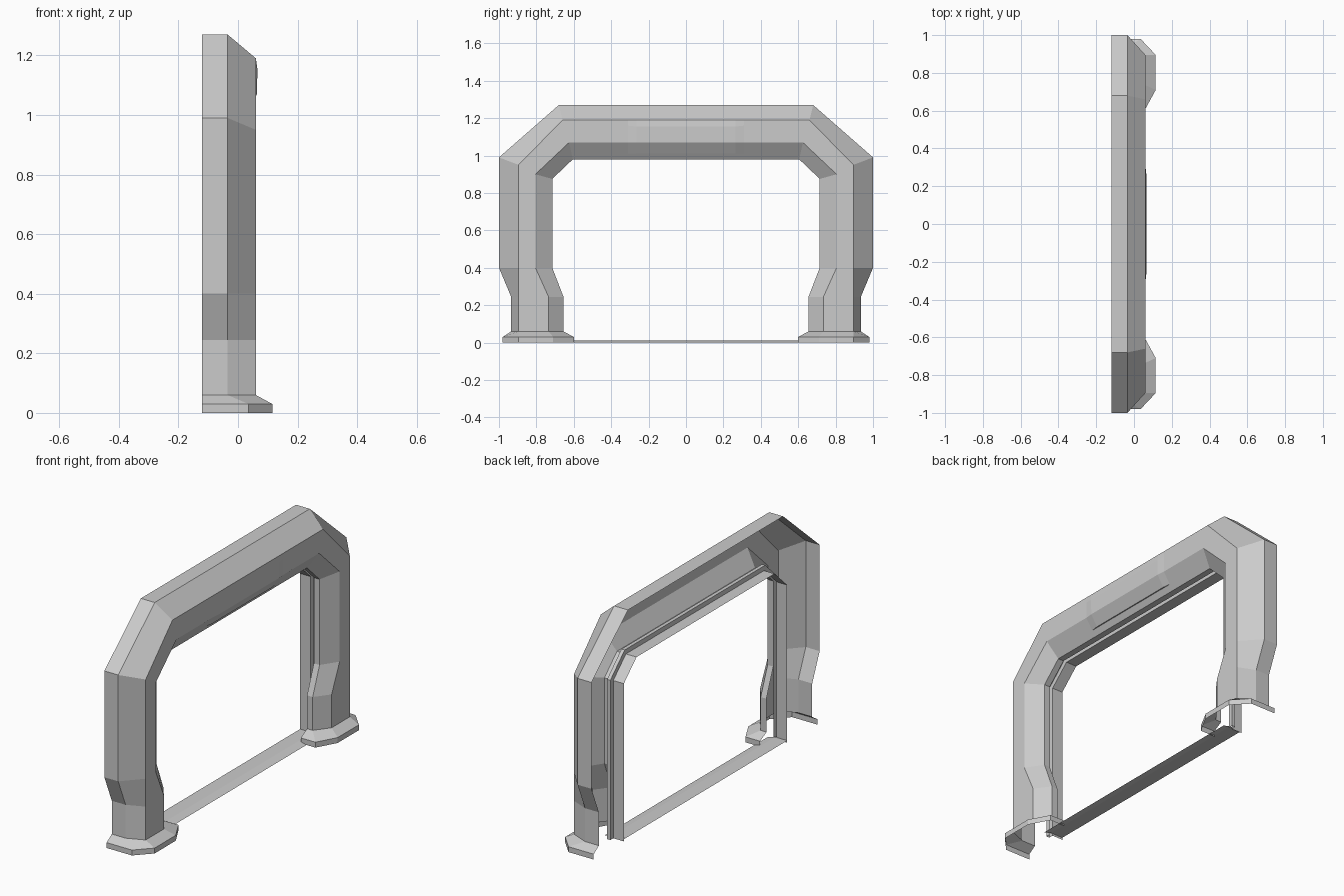
import bpy

if "Cube" in bpy.data.objects:
    bpy.data.objects.remove(bpy.data.objects["Cube"])


def loft(name, tracks, closed_half=True):
    """Skin quads between equal-length tracks of (x, y, z) points, mirrored across y = 0."""
    n = len(tracks[0])
    verts = [p for t in tracks for p in t]
    faces = [(a * n + i, a * n + i + 1, (a + 1) * n + i + 1, (a + 1) * n + i)
             for a in range(len(tracks) - 1) for i in range(n - 1)]
    mesh = bpy.data.meshes.new(name)
    mesh.from_pydata(verts, [], faces)
    obj = bpy.data.objects.new(name, mesh)
    bpy.context.collection.objects.link(obj)
    mod = obj.modifiers.new("mirror", 'MIRROR')
    mod.use_axis = (False, True, False)
    return obj


def track(yz, x, x_foot=None):
    """Give a path in the y-z plane its depth; the first two points belong to the foot."""
    if x_foot is None:
        x_foot = x
    return [(x_foot if i < 2 else x, y, z) for i, (y, z) in enumerate(yz)]


# Half-arch edge lines, from the floor up the leg to the middle of the beam
outer = [(.98, 0), (.98, .03), (.935, .06), (.935, .245), (1, .40), (1, .99), (.68, 1.27), (0, 1.27)]
front_out = [(.895, 0), (.895, .03), (.895, .06), (.895, .245), (.895, .40), (.895, .95), (.66, 1.19), (0, 1.19)]
front_in = [(.71, 0), (.71, .03), (.735, .06), (.735, .245), (.805, .40), (.805, .90), (.625, 1.07), (0, 1.07)]
inner = [(.60, 0), (.60, .03), (.655, .06), (.655, .245), (.715, .40), (.715, .875), (.605, .98), (0, .98)]

# Main arch shell with flared feet, open at the back
loft("arch_shell", [
    track(outer, -.12),
    track(outer, -.035, .035),
    track(front_out, .06, .115),
    track(front_in, .06, .115),
    track(inner, 0, .055),
    track(inner, -.035),
])

# Straight jamb behind the arch, with a narrow slot between them
jamb = [(.716, 0), (.716, .2), (.716, .875), (.605, .98), (0, .98)]
slot = [(.742, 0), (.742, .2), (.742, .886), (.616, 1.006), (0, 1.006)]
loft("inner_jamb", [
    track(jamb, -.035),
    track(slot, -.035),
    track(slot, -.055),
    track(jamb, -.055),
    track(jamb, -.12),
])

# Raised panel in the middle of the beam, wrapping onto the lower bevel
flush = [(.06, 1.19), (.06, 1.16), (.06, 1.07), (.02, 1.01), (.02, 1.01)]
raised = [(.06, 1.19), (.065, 1.155), (.064, 1.07), (.026, 1.01), (.02, 1.01)]
loft("beam_panel", [
    [(x, 0, z) for x, z in raised],
    [(x, .265, z) for x, z in raised],
    [(x, .31, z) for x, z in flush],
][::-1])

# Threshold strip on the floor
sill = [(-.12, .012), (-.045, .012), (0, 0)]
loft("floor_sill", [[(x, y, z) for x, z in sill] for y in (0, .716)][::-1])
